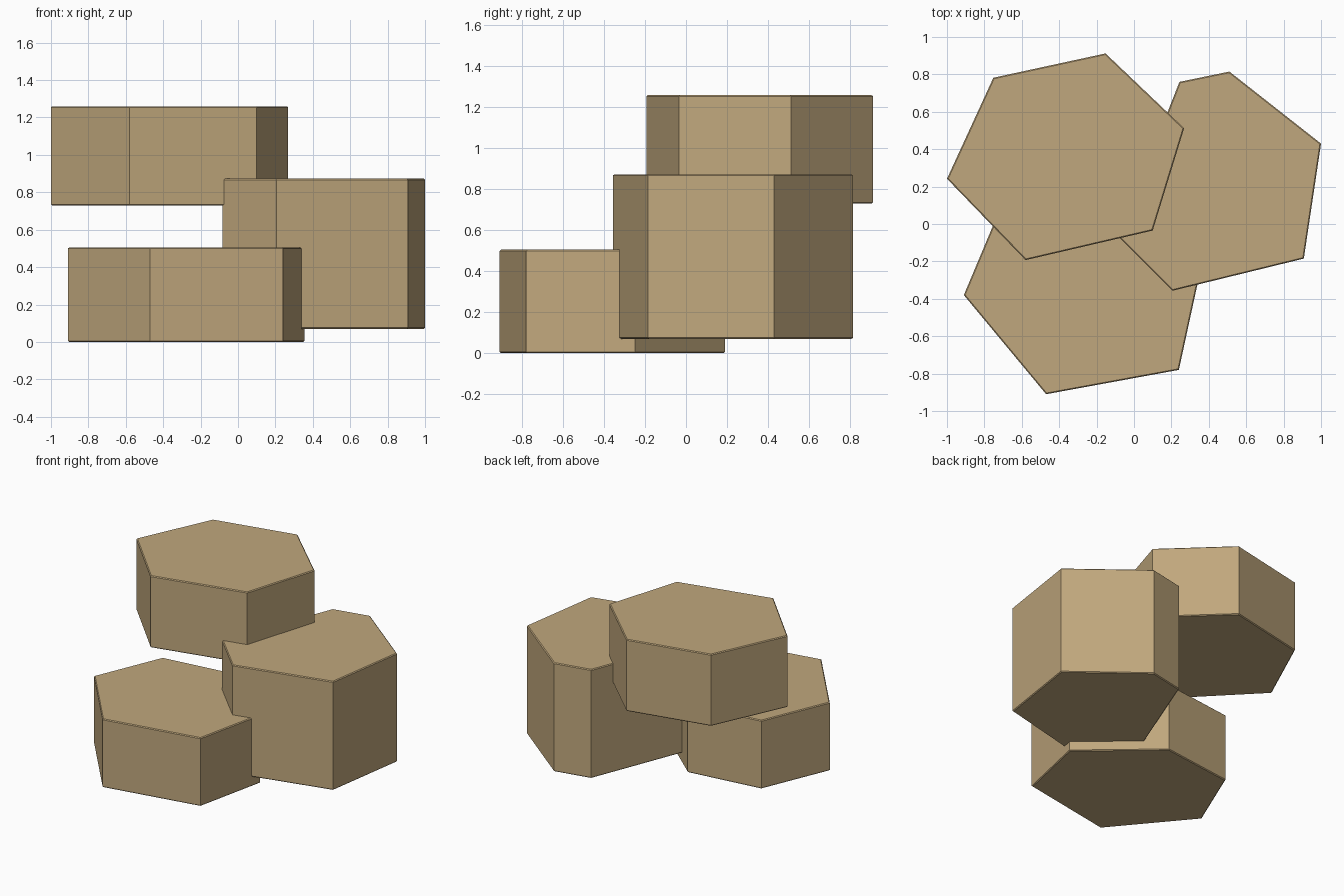
import bpy, bmesh

if "Cube" in bpy.data.objects:
    bpy.data.objects.remove(bpy.data.objects["Cube"])

# One sandy stone colour for everything
stone = bpy.data.materials.new("sand_stone")
stone.diffuse_color = (0.53, 0.39, 0.205, 1)
stone.use_nodes = True
stone.node_tree.nodes["Principled BSDF"].inputs["Base Color"].default_value = stone.diffuse_color


def column(name, outline, z0, z1, rim=0.006):
    """Six-sided stone column with finely chamfered top and bottom rims."""
    bm = bmesh.new()
    base = bm.faces.new([bm.verts.new((x, y, z0)) for x, y in outline])
    ext = bmesh.ops.extrude_face_region(bm, geom=[base], use_keep_orig=True)
    for v in ext["geom"]:
        if isinstance(v, bmesh.types.BMVert):
            v.co.z = z1
    bmesh.ops.recalc_face_normals(bm, faces=bm.faces)
    rims = [e for e in bm.edges if abs(e.verts[0].co.z - e.verts[1].co.z) < 1e-5]
    bmesh.ops.bevel(bm, geom=rims, offset=rim, segments=1, affect='EDGES', profile=0.5)
    bmesh.ops.recalc_face_normals(bm, faces=bm.faces)
    mesh = bpy.data.meshes.new(name)
    bm.to_mesh(mesh)
    bm.free()
    mesh.materials.append(stone)
    ob = bpy.data.objects.new(name, mesh)
    bpy.context.collection.objects.link(ob)
    return ob


# Low front column
column("low_column",
       [(-0.47, -0.91), (0.24, -0.78), (0.355, -0.25),
        (-0.147, 0.19), (-0.70, 0.12), (-0.91, -0.38)], 0.0, 0.505)

# Tall right column
column("tall_column",
       [(0.205, -0.357), (0.908, -0.185), (1.0, 0.43),
        (0.51, 0.815), (0.243, 0.76), (-0.083, -0.068)], 0.07, 0.873)

# Raised back column
column("raised_column",
       [(-0.58, -0.193), (0.10, -0.035), (0.268, 0.512),
        (-0.152, 0.912), (-0.752, 0.782), (-1.0, 0.242)], 0.73, 1.26)
